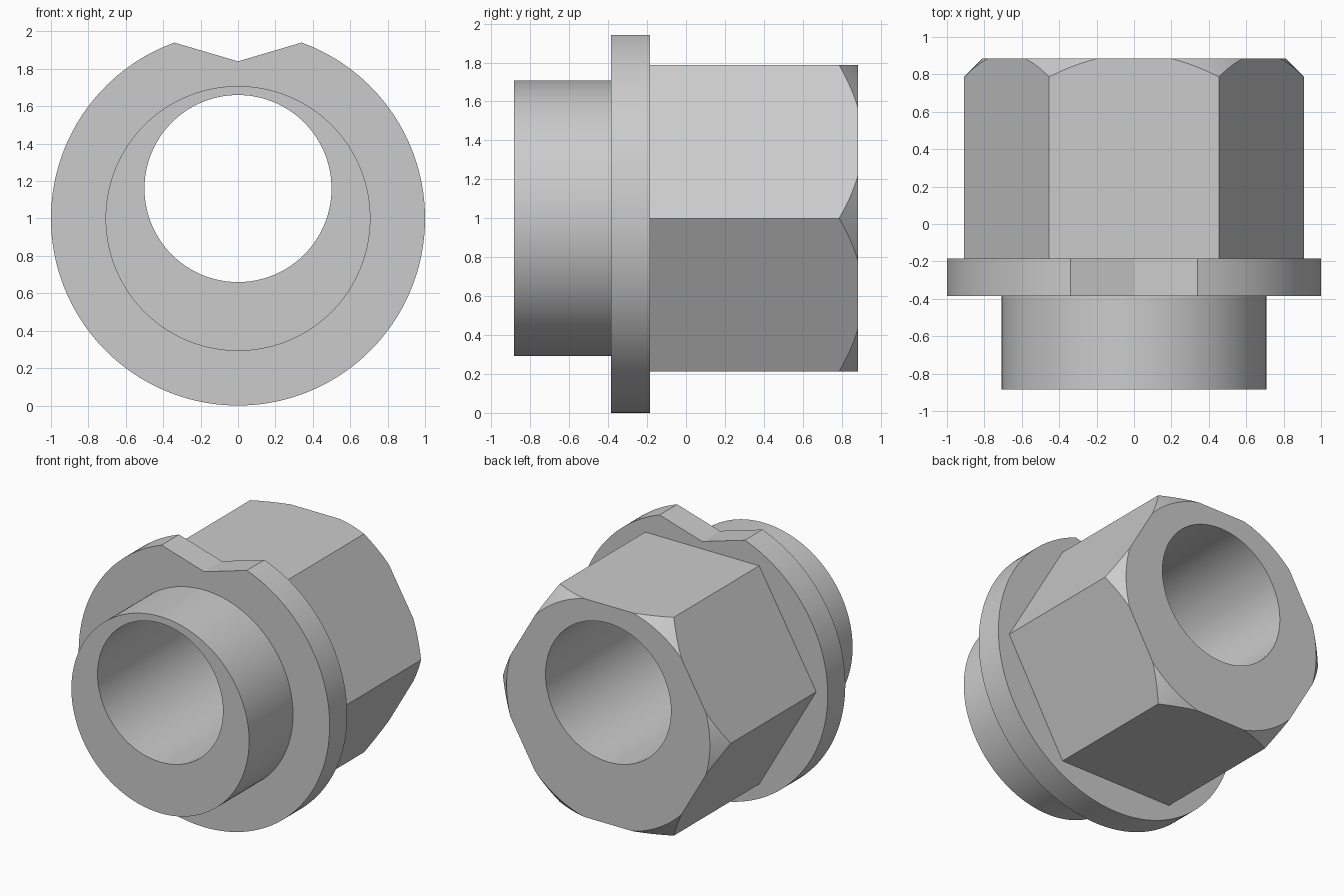
import bpy
import bmesh
from math import sin, cos, atan2, pi, tau, radians

if "Cube" in bpy.data.objects:
    bpy.data.objects.remove(bpy.data.objects["Cube"], do_unlink=True)

SEGMENTS = 144
AXIS_Z, BORE_Z = 1.0, 1.16
FRONT, FLANGE_FRONT, FLANGE_BACK, BACK = -0.885, -0.385, -0.185, 0.885

metal = bpy.data.materials.new("plain grey")
metal.use_nodes = True
grey = (0.6, 0.6, 0.6, 1)
metal.diffuse_color = grey
metal.node_tree.nodes["Principled BSDF"].inputs["Base Color"].default_value = grey


def arc(radius, start=0.0, sweep=tau, count=SEGMENTS):
    return [(radius * cos(start + sweep * i / count),
             radius * sin(start + sweep * i / count)) for i in range(count)]


def prism(name, outline, y0, y1, z=AXIS_Z, end_scale=1.0):
    """Extrude an x-z outline along y, optionally tapering its far end."""
    bm = bmesh.new()
    near = [bm.verts.new((x, y0, z + h)) for x, h in outline]
    far = [bm.verts.new((x * end_scale, y1, z + h * end_scale)) for x, h in outline]
    bm.faces.new(near)
    bm.faces.new(far[::-1])
    n = len(outline)
    for i in range(n):
        j = (i + 1) % n
        bm.faces.new((near[i], far[i], far[j], near[j]))
    bmesh.ops.recalc_face_normals(bm, faces=bm.faces[:])
    mesh = bpy.data.meshes.new(name)
    bm.to_mesh(mesh)
    bm.free()
    mesh.materials.append(metal)
    obj = bpy.data.objects.new(name, mesh)
    bpy.context.collection.objects.link(obj)
    return obj


def select_only(obj):
    bpy.ops.object.select_all(action='DESELECT')
    obj.select_set(True)
    bpy.context.view_layer.objects.active = obj


def cut(obj, cutter, operation):
    select_only(obj)
    mod = obj.modifiers.new("cut", 'BOOLEAN')
    mod.operation, mod.solver, mod.object = operation, 'EXACT', cutter
    bpy.ops.object.modifier_apply(modifier=mod.name)


# Round front collar
collar = prism("front_collar", arc(0.708), FRONT, FLANGE_FRONT)

# Flange disc with a shallow V notch at the top
notch = atan2(0.94, 0.34)
rim = arc(1.0, pi - notch, tau - (pi - 2 * notch))
rim_sweep = tau - (pi - 2 * notch)
rim = arc(1.0, pi - notch, rim_sweep) + [(cos(notch), sin(notch)), (0, 0.84)]
flange = prism("notched_flange", rim, FLANGE_FRONT, FLANGE_BACK)

# Hexagonal body, its back corners chamfered by a cone
hexagon = prism("hex_body", arc(0.908, count=6), FLANGE_BACK, BACK + 0.1)
cone_radius = 0.81 + BACK + 0.5
cone = prism("chamfer_cutter", arc(cone_radius), -0.5, BACK,
             end_scale=0.81 / cone_radius)
cut(hexagon, cone, 'INTERSECT')

# Off-centre bore through every part
bore = prism("bore_cutter", arc(0.5), -1.2, 1.2, z=BORE_Z)
for part in (collar, flange, hexagon):
    cut(part, bore, 'DIFFERENCE')
    select_only(part)
    bpy.ops.object.shade_smooth_by_angle(angle=radians(20))

for cutter in (cone, bore):
    bpy.data.objects.remove(cutter, do_unlink=True)
